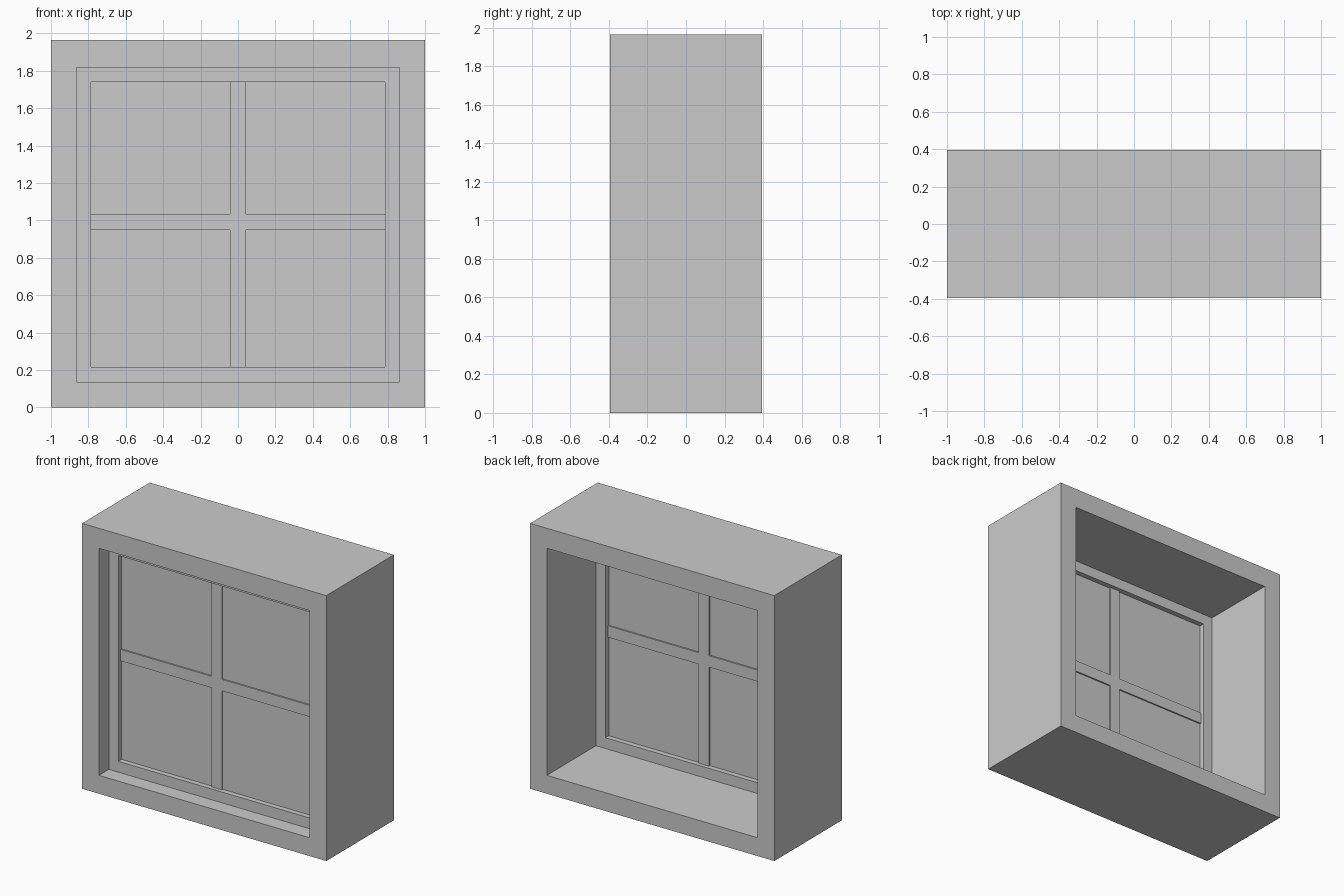
import bpy, bmesh

if "Cube" in bpy.data.objects:
    bpy.data.objects.remove(bpy.data.objects["Cube"])

SASH_Y = -0.229   # centre depth of sash, bars and glass


def make_object(name, bm):
    bmesh.ops.recalc_face_normals(bm, faces=bm.faces)
    mesh = bpy.data.meshes.new(name)
    bm.to_mesh(mesh)
    bm.free()
    obj = bpy.data.objects.new(name, mesh)
    bpy.context.collection.objects.link(obj)
    return obj


def rect(x, z0, z1):
    return [(-x, z0), (x, z0), (x, z1), (-x, z1)]


def ring(name, outer, inner, y0, y1):
    """Rectangular frame with mitred faces and a through opening."""
    bm = bmesh.new()
    loops = [[bm.verts.new((x, y, z)) for x, z in pts]
             for pts, y in ((outer, y0), (outer, y1), (inner, y1), (inner, y0))]
    for a, b in zip(loops, loops[1:] + loops[:1]):
        for i in range(4):
            j = (i + 1) % 4
            bm.faces.new((a[i], a[j], b[j], b[i]))
    return make_object(name, bm)


def slab(name, pts, y0, y1):
    """Profile in the XZ plane extruded along y."""
    bm = bmesh.new()
    face = bm.faces.new([bm.verts.new((x, y0, z)) for x, z in pts])
    ext = bmesh.ops.extrude_face_region(bm, geom=[face])
    verts = [g for g in ext["geom"] if isinstance(g, bmesh.types.BMVert)]
    bmesh.ops.translate(bm, verts=verts, vec=(0, y1 - y0, 0))
    return make_object(name, bm)


opening = rect(0.863, 0.136, 1.817)
sash_x, sash_z0, sash_z1 = 0.785, 0.216, 1.74
sash_opening = rect(sash_x, sash_z0, sash_z1)

# Deep outer casing and the sash set near its front
ring("window_casing", rect(1.0, 0.0, 1.965), opening, -0.395, 0.395)
ring("sash_frame", opening, sash_opening, SASH_Y - 0.05, SASH_Y + 0.05)

# Flush cross of glazing bars
b, lo, hi = 0.043, 0.949, 1.034
cross = [(-b, sash_z0), (b, sash_z0), (b, lo), (sash_x, lo), (sash_x, hi), (b, hi),
         (b, sash_z1), (-b, sash_z1), (-b, hi), (-sash_x, hi), (-sash_x, lo), (-b, lo)]
slab("glazing_bars", cross, SASH_Y - 0.022, SASH_Y + 0.022)

# Glass sheet behind the bars
slab("glass_pane", sash_opening, SASH_Y - 0.011, SASH_Y + 0.011)
